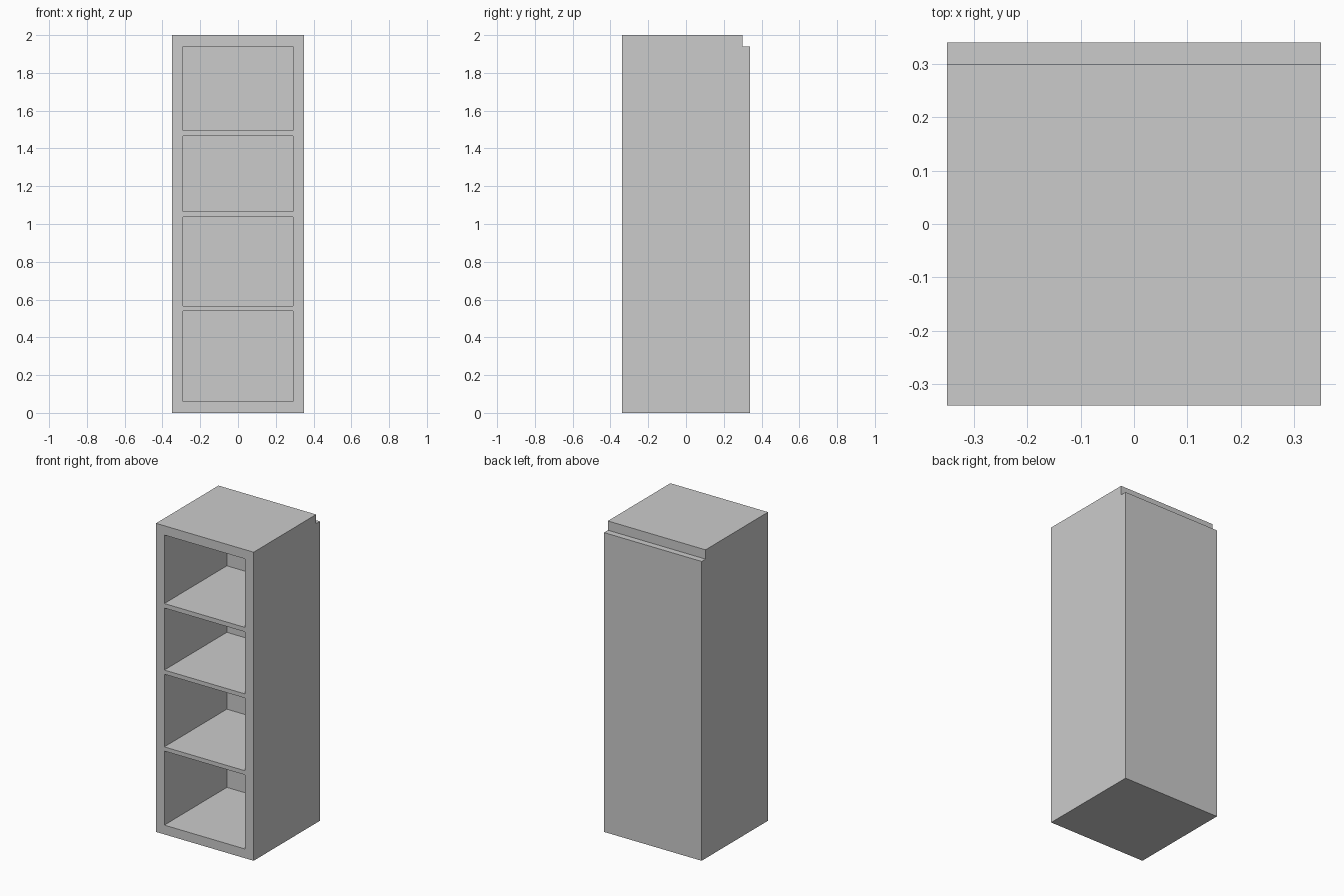
import bpy
import bmesh
from mathutils import Matrix, Vector

if "Cube" in bpy.data.objects:
    bpy.data.objects.remove(bpy.data.objects["Cube"])

WIDTH, DEPTH, HEIGHT = 0.70, 0.68, 2.0
WALL, BACK = 0.06, 0.04
FRONT = -DEPTH / 2
INNER_BACK = DEPTH / 2 - BACK
# floor and ceiling height of each open compartment
BAYS = [(WALL, 0.54), (0.567, 1.038), (1.065, 1.467), (1.496, HEIGHT - WALL)]


def make_object(name, bm):
    bmesh.ops.recalc_face_normals(bm, faces=bm.faces)
    mesh = bpy.data.meshes.new(name)
    bm.to_mesh(mesh)
    bm.free()
    obj = bpy.data.objects.new(name, mesh)
    bpy.context.collection.objects.link(obj)
    return obj


def add_box(bm, low, high):
    low, high = Vector(low), Vector(high)
    matrix = Matrix.Translation((low + high) / 2) @ Matrix.Diagonal((*(high - low), 1))
    bmesh.ops.create_cube(bm, size=1, matrix=matrix)


# Cabinet body: side profile with the stepped back edge, extruded across the width
profile = [(FRONT, 0), (-FRONT, 0), (-FRONT, HEIGHT - WALL),
           (INNER_BACK, HEIGHT - WALL), (INNER_BACK, HEIGHT), (FRONT, HEIGHT)]
bm = bmesh.new()
side = bm.faces.new([bm.verts.new((-WIDTH / 2, y, z)) for y, z in profile])
extruded = bmesh.ops.extrude_face_region(bm, geom=[side])["geom"]
bmesh.ops.translate(bm, vec=(WIDTH, 0, 0),
                    verts=[v for v in extruded if isinstance(v, bmesh.types.BMVert)])
cabinet = make_object("shelf_cabinet", bm)

# Compartments: boxes cut in from the front, leaving shelves and back panel
bm = bmesh.new()
inner = WIDTH / 2 - WALL
for floor, ceiling in BAYS:
    add_box(bm, (-inner, FRONT - 0.1, floor), (inner, INNER_BACK, ceiling))
cutter = make_object("compartment_cutter", bm)
cutter.hide_render = True

cut = cabinet.modifiers.new("compartments", "BOOLEAN")
cut.operation = "DIFFERENCE"
cut.solver = "EXACT"
cut.object = cutter
bpy.context.view_layer.objects.active = cabinet
bpy.ops.object.modifier_apply(modifier=cut.name)
bpy.data.objects.remove(cutter)
